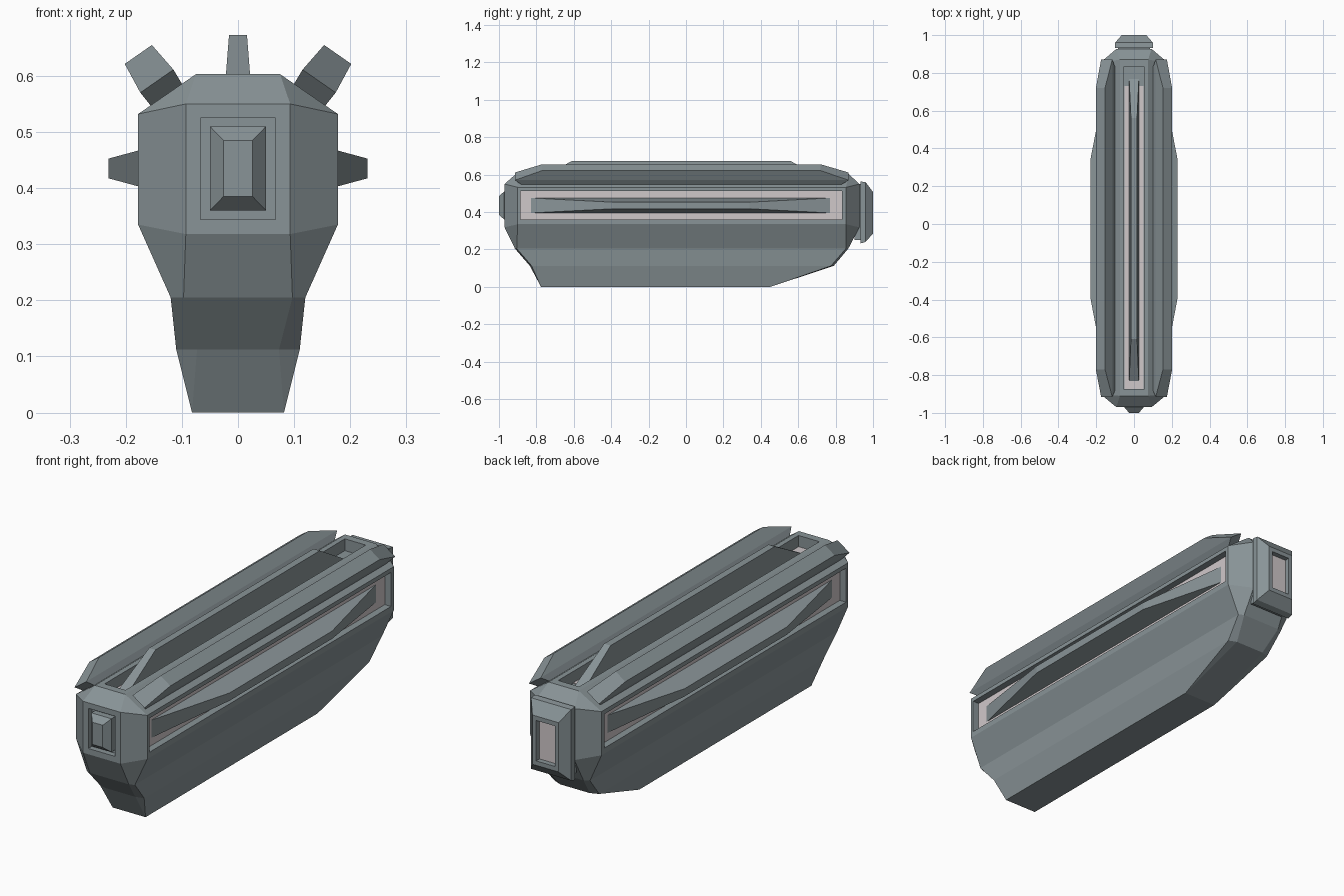
import bpy, bmesh
from mathutils import Vector

if "Cube" in bpy.data.objects:
    bpy.data.objects.remove(bpy.data.objects["Cube"])


def material(name, rgb):
    m = bpy.data.materials.new(name)
    m.diffuse_color = (*rgb, 1)
    m.use_nodes = True
    m.node_tree.nodes["Principled BSDF"].inputs["Base Color"].default_value = m.diffuse_color
    return m


STEEL = material("steel grey", (0.25, 0.295, 0.31))
PALE = material("pale panel", (0.63, 0.58, 0.59))


def finish(bm, name, mat):
    bmesh.ops.remove_doubles(bm, verts=bm.verts, dist=1e-4)
    bmesh.ops.recalc_face_normals(bm, faces=bm.faces)
    me = bpy.data.meshes.new(name)
    bm.to_mesh(me)
    bm.free()
    me.materials.append(mat)
    ob = bpy.data.objects.new(name, me)
    bpy.context.collection.objects.link(ob)
    return ob


def loft(bm, rings):
    """Skin closed rings of points and cap both ends."""
    vs = [[bm.verts.new(p) for p in r] for r in rings]
    n = len(rings[0])
    for a, b in zip(vs, vs[1:]):
        for i in range(n):
            j = (i + 1) % n
            bm.faces.new((a[i], a[j], b[j], b[i]))
    bm.faces.new(vs[0][::-1])
    bm.faces.new(vs[-1])


def rect(origin, u, v, u0, u1, v0, v1):
    o, u, v = Vector(origin), Vector(u), Vector(v)
    return [o + u * a + v * b for a, b in ((u0, v0), (u1, v0), (u1, v1), (u0, v1))]


def box(bm, x0, x1, y0, y1, z0, z1):
    loft(bm, [rect((0, 0, z), (1, 0, 0), (0, 1, 0), x0, x1, y0, y1) for z in (z0, z1)])


X, Y, Z = (1, 0, 0), (0, 1, 0), (0, 0, 1)


# Hull: stacked rectangles with cut corners
def hull_ring(ix, hx, yf, yfo, ybo, yb, zi, zo):
    right = [(ix, yf, zi), (hx, yfo, zo), (hx, ybo, zo), (ix, yb, zi)]
    return right + [(-x, y, z) for x, y, z in reversed(right)]


bm = bmesh.new()
loft(bm, [
    hull_ring(0.082, 0.082, -0.775, -0.775, 0.45, 0.45, 0, 0),
    hull_ring(0.073, 0.110, -0.835, -0.825, 0.775, 0.79, 0.112, 0.112),
    hull_ring(0.097, 0.120, -0.915, -0.905, 0.855, 0.868, 0.205, 0.205),
    hull_ring(0.093, 0.178, -0.97, -0.90, 0.855, 0.927, 0.318, 0.335),
    hull_ring(0.093, 0.178, -0.97, -0.90, 0.855, 0.927, 0.55, 0.532),
    hull_ring(0.075, 0.075, -0.91, -0.91, 0.87, 0.87, 0.603, 0.603),
])
hull = finish(bm, "hull", STEEL)

# Rear block with a bevelled rim
bm = bmesh.new()
loft(bm, [rect((0, y, 0), X, Z, -w, w, z0, z1) for y, w, z0, z1 in (
    (0.90, 0.085, 0.25, 0.55), (0.932, 0.085, 0.25, 0.55), (0.932, 0.10, 0.232, 0.563),
    (0.96, 0.10, 0.24, 0.56), (1.0, 0.065, 0.285, 0.507))])
rear_block = finish(bm, "rear_block", STEEL)


# Recesses: side slots, top slot and front socket
def cut(target, name, boxes):
    bm = bmesh.new()
    for b in boxes:
        box(bm, *b)
    c = finish(bm, name, STEEL)
    c.hide_render = True
    c.display_type = 'WIRE'
    m = target.modifiers.new("recess", 'BOOLEAN')
    m.operation = 'DIFFERENCE'
    m.solver = 'EXACT'
    m.object = c


cut(hull, "hull_cutter", [
    (0.145, 0.25, -0.885, 0.835, 0.36, 0.513),
    (-0.25, -0.145, -0.885, 0.835, 0.36, 0.513),
    (-0.052, 0.052, -0.875, 0.835, 0.55, 0.7),
    (-0.067, 0.067, -1.1, -0.945, 0.344, 0.525),
])
cut(rear_block, "rear_cutter", [(-0.047, 0.047, 0.975, 1.1, 0.305, 0.487)])


# Pale floor plates in the recesses
def plate(name, *b):
    bm = bmesh.new()
    box(bm, *b)
    return finish(bm, name, PALE)


plate("top_slot_floor", -0.051, 0.051, -0.874, 0.73, 0.548, 0.553)
plate("rear_panel", -0.046, 0.046, 0.973, 0.978, 0.306, 0.486)

# Front stud: tapered block in the socket
bm = bmesh.new()
loft(bm, [rect((0, y, 0), X, Z, -w, w, z0, z1) for y, w, z0, z1 in (
    (-0.94, 0.05, 0.36, 0.51), (-0.972, 0.05, 0.36, 0.51), (-1.0, 0.026, 0.385, 0.485))])
finish(bm, "front_stud", STEEL)

# Top fin
bm = bmesh.new()
loft(bm, [rect((0, 0, z), X, Y, -w, w, y0, y1) for z, w, y0, y1 in (
    (0.545, 0.026, -0.845, 0.775), (0.673, 0.016, -0.61, 0.56))])
finish(bm, "top_fin", STEEL)

# Side slot floors, side fins and angled shoulder rails
n = Vector((0.57, 0, 0.82))
across = Vector((0.82, 0, -0.57))
for s, side in ((1, "right"), (-1, "left")):
    xs = sorted((s * 0.143, s * 0.148))
    plate(side + "_slot_floor", xs[0], xs[1], -0.884, 0.834, 0.361, 0.512)

    bm = bmesh.new()
    loft(bm, [rect((s * x, 0, 0.435), Y, Z, y0, y1, -h, h) for x, h, y0, y1 in (
        (0.144, 0.041, -0.85, 0.79), (0.231, 0.0175, -0.39, 0.34))])
    finish(bm, side + "_fin", STEEL)

    bm = bmesh.new()
    rings = []
    for d, w, y0, y1 in ((-0.012, 0.033, -0.87, 0.82), (0, 0.034, -0.88, 0.83),
                         (0.03, 0.036, -0.915, 0.87), (0.088, 0.0295, -0.77, 0.72)):
        ring = rect(Vector((0.1275, 0, 0.566)) + n * d, across, Y, -w, w, y0, y1)
        rings.append([(s * p.x, p.y, p.z) for p in ring])
    loft(bm, rings)
    finish(bm, side + "_rail", STEEL)
